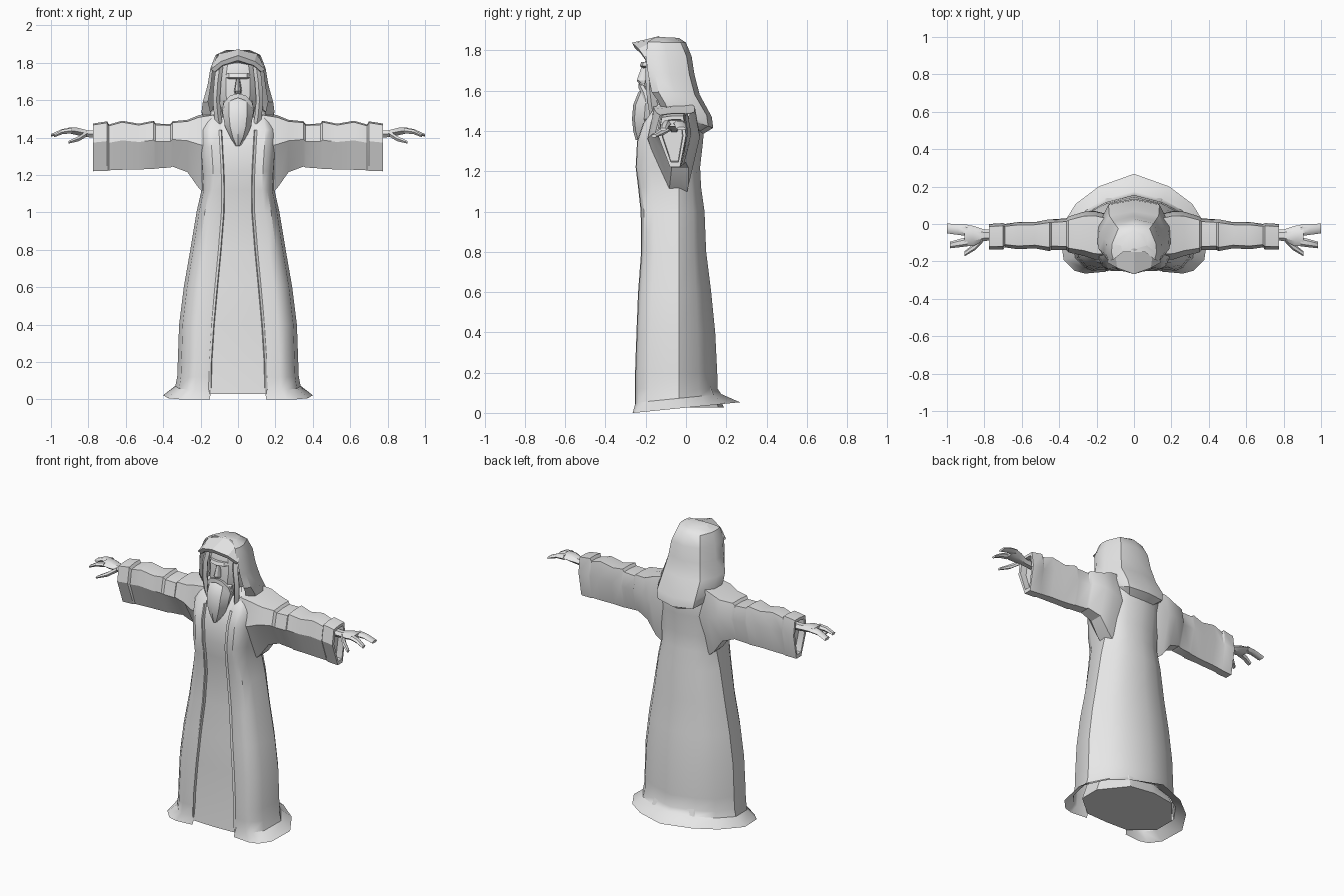
import bpy, bmesh, math

cloth = bpy.data.materials.new("plain_grey")
cloth.diffuse_color = (0.8, 0.8, 0.8, 1)


def loft(name, rows, closed=True, caps=(True, True), mirror=False, angle=35):
    """Skin a list of equally long point rows."""
    bm = bmesh.new()
    vr = [[bm.verts.new(p) for p in row] for row in rows]
    n = len(rows[0])
    for a, b in zip(vr, vr[1:]):
        for i in range(n if closed else n - 1):
            j = (i + 1) % n
            bm.faces.new((a[i], a[j], b[j], b[i]))
    if caps[0]:
        bm.faces.new(vr[0])
    if caps[1]:
        bm.faces.new(vr[-1])
    bmesh.ops.recalc_face_normals(bm, faces=bm.faces)
    me = bpy.data.meshes.new(name)
    bm.to_mesh(me)
    bm.free()
    me.materials.append(cloth)
    me.polygons.foreach_set("use_smooth", [True] * len(me.polygons))
    me.set_sharp_from_angle(angle=math.radians(angle))
    ob = bpy.data.objects.new(name, me)
    bpy.context.collection.objects.link(ob)
    if mirror:
        m = ob.modifiers.new("mirror", 'MIRROR')
        m.use_mirror_merge = False
    return ob


def both(half):
    """Half row on +x, continued by its mirror image (no doubled centre points)."""
    return half + [(-x, y, z) for x, y, z in reversed(half) if x > 1e-6]


# Robe levels: z, front opening half width, half width, front y, back y
ROBE = [(0.0, .15, .40, -.265, .268), (.05, .145, .335, -.25, .175),
        (.12, .144, .325, -.25, .157),
        (.2, .143, .322, -.25, .155), (.4, .13, .315, -.243, .145),
        (.6, .112, .29, -.235, .125), (.8, .093, .255, -.22, .10),
        (1.0, .077, .222, -.222, .092), (1.12, .075, .195, -.235, .075),
        (1.22, .078, .20, -.247, .07), (1.35, .085, .21, -.24, .085),
        (1.44, .09, .215, -.21, .09), (1.51, .095, .19, -.16, .08),
        (1.56, .085, .12, -.11, .05)]


# Outer coat, open along the front, with a flared hem
def coat_row(z, xe, w, yf, yb):
    pts = [(xe, yf + .01), (xe + (w - xe) * .45, yf), (w * .8, yf * .94), (w * .94, yf * .72),
           (w, -.035), (w * .78, yb * .4), (w * .47, yb * .75), (0, yb)]
    tilt = .1 if z < .06 else 0
    return both([(x, y, z + tilt * max(0, y + .26)) for x, y in pts])


loft("coat", [coat_row(*r) for r in ROBE], closed=False, caps=(False, False))


# Inner gown seen through the coat opening
def gown_row(z, xe, w, yf, yb):
    pts = [(0, yf + .01), (xe, yf + .016), (w * .72, yf * .5), (w * .72, 0),
           (w * .4, yb * .6), (0, yb * .7)]
    return both([(x, y, z) for x, y in pts])


loft("gown", [gown_row(max(r[0], .028), *r[1:]) for r in ROBE if r[0] not in (.05, .12)][:-1])

# Raised trims along both coat edges
loft("coat_trim", [[(xe - .004, yf + .012, z), (xe, yf - .003, z), (xe + .012, yf + .004, z)]
                   for z, xe, w, yf, yb in ROBE[1:12]], closed=False, caps=(False, False),
     mirror=True)

# Sleeves: x, top z, bottom z, front y, back y; small steps form the folds
SLEEVE = [(.13, 1.535, 1.06, -.19, .05), (.21, 1.52, 1.13, -.19, .07),
          (.27, 1.495, 1.215, -.17, .065), (.35, 1.487, 1.245, -.152, .04),
          (.362, 1.472, 1.24, -.14, .03), (.44, 1.475, 1.235, -.138, .025),
          (.452, 1.49, 1.232, -.145, .025), (.53, 1.474, 1.23, -.13, .01),
          (.62, 1.49, 1.228, -.135, .01), (.69, 1.47, 1.225, -.125, 0),
          (.70, 1.487, 1.222, -.137, .005), (.775, 1.475, 1.22, -.137, 0),
          (.775, 1.457, 1.245, -.118, -.015), (.735, 1.455, 1.25, -.115, -.018)]
SECTION = [(.12, .97), (.5, 1.0), (.9, 1.0), (1, .62), (.78, 0), (.42, 0), (0, .6)]
loft("sleeve", [[(x, f + (b - f) * u, lo + (hi - lo) * v) for u, v in SECTION]
                for x, hi, lo, f, b in SLEEVE], mirror=True, angle=30)


# Hands: flattened six-sided tapers; x, front y, back y, z, half height
def flat_taper(name, rows):
    loft(name, [[(x, f, z), (x, f * .75 + b * .25, z + h), (x, f * .25 + b * .75, z + h),
                 (x, b, z), (x, f * .25 + b * .75, z - h), (x, f * .75 + b * .25, z - h)]
                for x, f, b, z, h in rows], mirror=True)


flat_taper("palm", [(.735, -.088, -.03, 1.418, .022), (.80, -.09, -.03, 1.42, .018),
                    (.86, -.118, -.01, 1.433, .02), (.905, -.118, -.003, 1.438, .015)])
flat_taper("outer_fingers", [(.89, -.065, -.002, 1.438, .015), (.94, -.058, -.002, 1.434, .012),
                             (1.0, -.05, .003, 1.412, .007)])
flat_taper("inner_fingers", [(.89, -.119, -.07, 1.437, .014), (.94, -.125, -.082, 1.43, .012),
                             (.985, -.13, -.095, 1.408, .007)])
flat_taper("thumb", [(.81, -.10, -.06, 1.42, .015), (.85, -.14, -.10, 1.395, .014),
                     (.905, -.172, -.145, 1.375, .007)])


# Hood: z, front edge x, front y, half width, back y, forward rise
def hood_row(z, xf, yf, w, yb, rise):
    pts = [(xf, yf), (w, yf + .035), (w * .98, yf * .35 + yb * .65 - .04),
           (w * .7, yb - .025), (0, yb)]
    return both([(x, y, z + rise * (yb - y)) for x, y in pts])


HOOD = [(1.862, .06, -.15, .07, -.035, .05), (1.838, .11, -.19, .12, 0, .02),
        (1.77, .135, -.20, .148, .028, 0), (1.68, .145, -.188, .163, .042, 0),
        (1.58, .16, -.17, .188, .068, .05), (1.47, .15, -.14, .195, .128, .3),
        (1.415, .14, -.12, .18, .135, .35), (1.385, .10, -.10, .12, .085, .35)]
loft("hood", [hood_row(*r) for r in HOOD], closed=False, caps=(True, False))


# Pointed brim over the face
def brim_row(*half):
    return both(list(half))[::1]


def arch(side, mid, top):
    flip = lambda p: (-p[0], p[1], p[2])
    return [side, mid, top, flip(mid), flip(side)]


loft("hood_brim", [arch((.13, -.17, 1.80), (.10, -.16, 1.848), (0, -.13, 1.872)),
                   arch((.145, -.205, 1.765), (.09, -.235, 1.808), (0, -.268, 1.838)),
                   arch((.125, -.20, 1.75), (.085, -.225, 1.785), (0, -.255, 1.812)),
                   arch((.115, -.15, 1.75), (.08, -.16, 1.785), (0, -.17, 1.80))],
     closed=False, caps=(False, False), angle=25)


# Head inside the hood: z, half width, front y, back y
def ring(z, w, f, b):
    return both([(0, f, z), (w * .6, f + .012, z), (w, f + .06, z), (w * .9, b - .03, z), (0, b, z)])


loft("head", [ring(*r) for r in [(1.42, .07, -.13, 0), (1.53, .085, -.19, .01),
                                 (1.62, .105, -.212, .02), (1.68, .108, -.20, .02),
                                 (1.74, .105, -.205, .01), (1.80, .09, -.185, -.01),
                                 (1.83, .05, -.14, -.05)]])

# Brow ridge, nose, moustache
loft("brow", [ring(1.712, .07, -.212, -.15), ring(1.722, .082, -.23, -.15),
              ring(1.742, .08, -.222, -.15)])
loft("nose", [ring(1.635, .02, -.232, -.18), ring(1.65, .022, -.245, -.18),
              ring(1.715, .01, -.222, -.18)], angle=25)
loft("moustache", [[(x, y, z), (x, y - .02, z + .004), (x, y - .02, z - h), (x, y, z - h)]
                   for x, y, z, h in [(0, -.215, 1.632, .02), (.04, -.208, 1.622, .024),
                                      (.075, -.19, 1.585, .025), (.085, -.18, 1.55, .01)]],
     mirror=True, angle=25)

# Long pointed beard
loft("beard", [ring(*r) for r in [(1.615, .06, -.215, -.10), (1.59, .08, -.238, -.10),
                                  (1.53, .082, -.262, -.12), (1.46, .07, -.268, -.16),
                                  (1.40, .045, -.262, -.185), (1.355, .014, -.25, -.20)]], angle=30)

# Hair locks framing the face
loft("hair_lock", [[(x - .018, y, z), (x, y - .018, z), (x + .02, y, z), (x, y + .03, z)]
                   for x, y, z in [(.098, -.165, 1.78), (.108, -.185, 1.70),
                                   (.115, -.18, 1.60), (.108, -.17, 1.52), (.10, -.16, 1.47)]],
     mirror=True)
